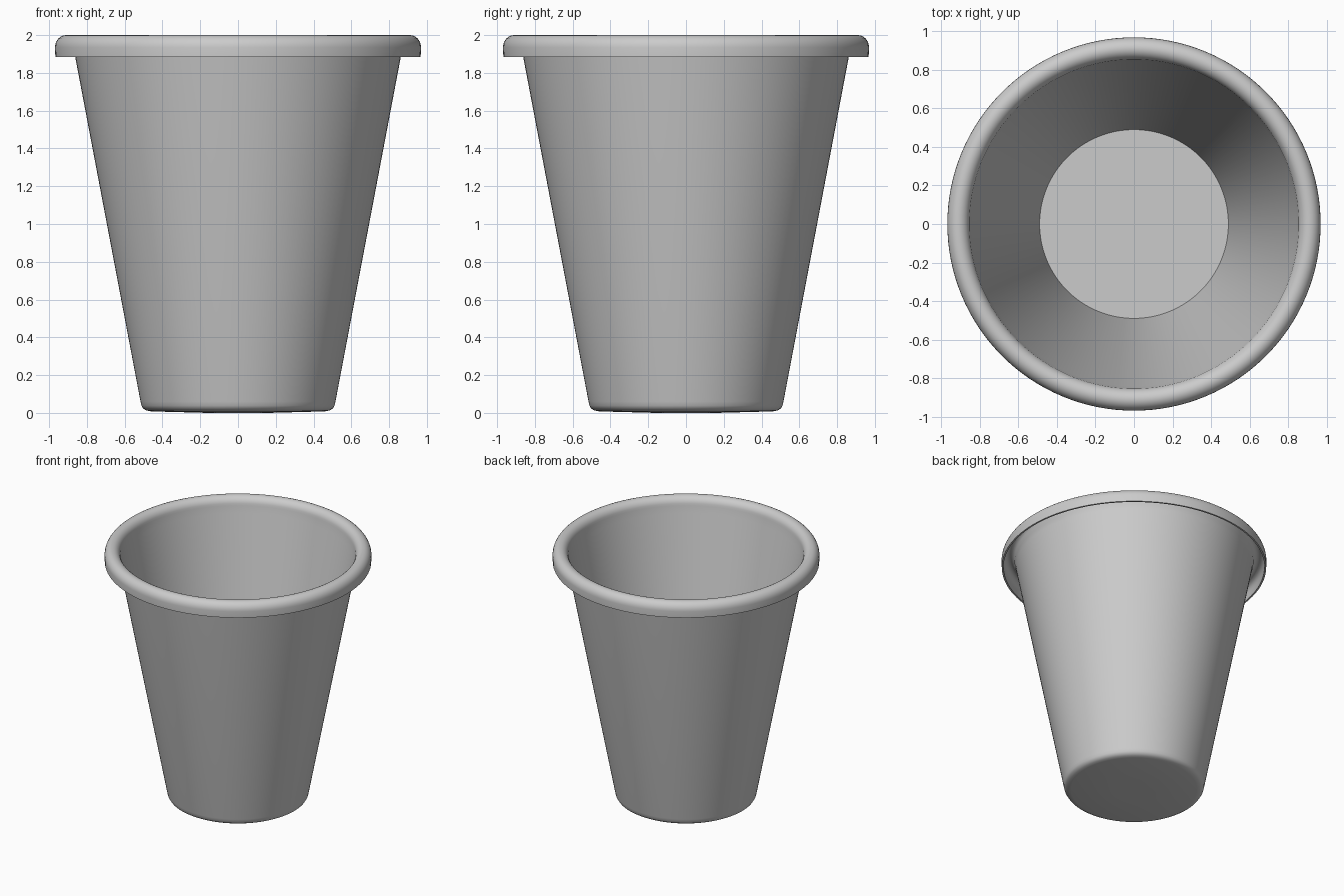
import bpy, bmesh, math

if "Cube" in bpy.data.objects:
    bpy.data.objects.remove(bpy.data.objects["Cube"])

SEG = 128


def lathe(name, profile):
    """Revolve an (r, z) profile that starts and ends on the axis."""
    bm = bmesh.new()
    verts = [bm.verts.new((r, 0, z)) for r, z in profile]
    edges = [bm.edges.new(p) for p in zip(verts, verts[1:])]
    bmesh.ops.spin(bm, geom=verts + edges, cent=(0, 0, 0), axis=(0, 0, 1),
                   angle=2 * math.pi, steps=SEG, use_duplicate=False)
    bmesh.ops.remove_doubles(bm, verts=bm.verts, dist=1e-4)
    bmesh.ops.recalc_face_normals(bm, faces=bm.faces)
    mesh = bpy.data.meshes.new(name)
    bm.to_mesh(mesh)
    bm.free()
    obj = bpy.data.objects.new(name, mesh)
    bpy.context.collection.objects.link(obj)
    bpy.context.view_layer.objects.active = obj
    obj.select_set(True)
    bpy.ops.object.shade_smooth_by_angle(angle=math.radians(40))
    obj.select_set(False)
    return obj


def arc(cr, cz, rr, rz, a0, a1, n=8):
    """Points of an elliptical arc in the (r, z) plane."""
    angles = [math.radians(a0 + (a1 - a0) * i / n) for i in range(n + 1)]
    return [(cr + rr * math.cos(a), cz + rz * math.sin(a)) for a in angles]


# Underside and outer wall, with a softly rounded bottom corner
outside = [(0, 0), (0.16, 0), (0.46, 0.008), (0.485, 0.013), (0.502, 0.023),
           (0.511, 0.038), (0.516, 0.06), (0.862, 1.885), (0.868, 1.92)]
# Hollow underside of the rolled lip
lip_under = arc(0.913, 1.93, 0.040, 0.052, 180, 0) + [(0.954, 1.885)]
# Rolled lip top, ending on the inner wall
lip_top = [(0.967, 1.885)] + arc(0.911, 1.935, 0.058, 0.065, 0, 180, 12)
# Inner wall and flat floor
inside = [(0.842, 1.88), (0.49, 0.025), (0, 0.025)]

lathe("tapered_cup", outside + lip_under + lip_top + inside)
